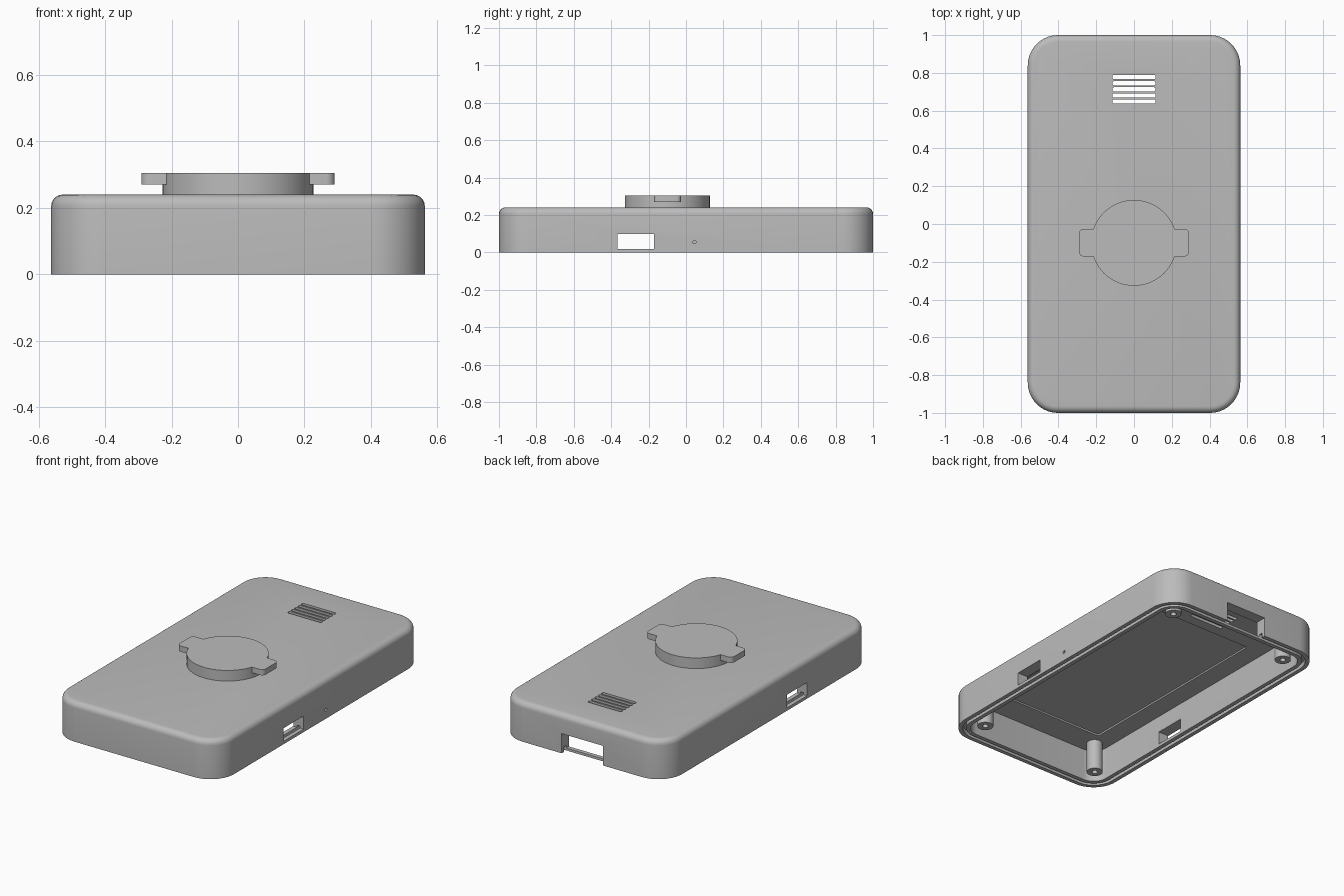
import bpy, bmesh
from math import sin, cos, pi

old = bpy.data.objects.get("Cube")
if old:
    bpy.data.objects.remove(old, do_unlink=True)

grey = bpy.data.materials.new("plastic grey")
grey.use_nodes = True
COLOUR = (0.5, 0.5, 0.5, 1)
grey.diffuse_color = COLOUR
grey.node_tree.nodes["Principled BSDF"].inputs["Base Color"].default_value = COLOUR


def rounded_rect(x0, x1, y0, y1, r, steps=10):
    """Outline of a rectangle with round corners, anticlockwise."""
    centres = [(x1 - r, y1 - r), (x0 + r, y1 - r), (x0 + r, y0 + r), (x1 - r, y0 + r)]
    pts = []
    for k, (cx, cy) in enumerate(centres):
        for i in range(steps + 1):
            a = pi / 2 * (k + i / steps)
            pts.append((cx + r * cos(a), cy + r * sin(a)))
    return pts


def circle(cx, cy, r, n=32):
    return [(cx + r * cos(2 * pi * i / n), cy + r * sin(2 * pi * i / n)) for i in range(n)]


def loft(name, rings):
    """Closed solid through rings given as (outline, height)."""
    bm = bmesh.new()
    loops = [[bm.verts.new((x, y, z)) for x, y in pts] for pts, z in rings]
    for a, b in zip(loops, loops[1:]):
        for i in range(len(a)):
            j = (i + 1) % len(a)
            bm.faces.new((a[i], a[j], b[j], b[i]))
    bm.faces.new(loops[0][::-1])
    bm.faces.new(loops[-1])
    bmesh.ops.recalc_face_normals(bm, faces=bm.faces)
    mesh = bpy.data.meshes.new(name)
    bm.to_mesh(mesh)
    bm.free()
    mesh.materials.append(grey)
    obj = bpy.data.objects.new(name, mesh)
    bpy.context.collection.objects.link(obj)
    return obj


def prism(name, outline, z0, z1):
    return loft(name, [(outline, z0), (outline, z1)])


def box(x0, x1, y0, y1, z0, z1):
    return prism("cutter", [(x0, y0), (x1, y0), (x1, y1), (x0, y1)], z0, z1)


def combine(obj, other, operation):
    mod = obj.modifiers.new("combine", "BOOLEAN")
    mod.operation, mod.object, mod.solver = operation, other, "EXACT"
    other.hide_render = True
    bpy.context.view_layer.objects.active = obj
    bpy.ops.object.modifier_apply(modifier=mod.name)
    bpy.data.objects.remove(other, do_unlink=True)


def smooth(obj):
    bpy.ops.object.select_all(action="DESELECT")
    obj.select_set(True)
    bpy.context.view_layer.objects.active = obj
    bpy.ops.object.shade_smooth_by_angle(angle=pi / 6)


# Shell: rounded lid, outer wall, grooved rim, inner wall and ceiling
W, L, H, R, FILLET = 0.5625, 1.0, 0.24, 0.16, 0.035
CEILING = 0.2
profile = [(FILLET * (1 - sin(pi / 2 * i / 6)), H - FILLET * (1 - cos(pi / 2 * i / 6)))
           for i in range(7)]
profile += [(0, 0), (0.025, 0), (0.025, 0.03), (0.045, 0.03), (0.045, 0),
            (0.07, 0), (0.07, CEILING)]
shell = loft("shell", [(rounded_rect(d - W, W - d, d - L, L - d, R - d), z)
                       for d, z in profile])

# Shallow screen recess in the ceiling
combine(shell, prism("cutter", rounded_rect(-0.37, 0.37, -0.76, 0.57, 0.01, 3),
                     CEILING - 0.02, CEILING + 0.01), "DIFFERENCE")

# Side ports
for s in (-1, 1):
    a, b = sorted((s * 0.45, s * 0.6))
    combine(shell, box(a, b, -0.365, -0.17, 0.018, 0.098), "DIFFERENCE")

# Back notch: open through the outer lip, a low ridge stays inside
combine(shell, box(-0.14, 0.14, 0.9, 1.05, 0.015, 0.12), "DIFFERENCE")
combine(shell, box(-0.14, 0.14, 0.965, 1.05, -0.05, 0.1), "DIFFERENCE")

# Pin hole in one side
pin = prism("cutter", circle(0, 0, 0.009, 16), -0.08, 0.08)
pin.rotation_euler.y = pi / 2
pin.location = (0.53, 0.045, 0.055)
combine(shell, pin, "DIFFERENCE")

# Speaker slots
for i in range(5):
    y = 0.648 + i * 0.0325
    slot = rounded_rect(-0.114, 0.114, y - 0.011, y + 0.011, 0.008, 4)
    combine(shell, prism("cutter", slot, 0.15, 0.3), "DIFFERENCE")
smooth(shell)

# Twist mount: disc with two raised tabs
mount = prism("twist_mount", circle(0, -0.1, 0.227, 72), H - 0.01, 0.305)
tabs = prism("mount_tabs", rounded_rect(-0.291, 0.291, -0.172, -0.026, 0.025, 6), 0.27, 0.305)
combine(mount, tabs, "UNION")
smooth(mount)

# Screw posts
for x, end in ((-0.41, "right"), (0.41, "left")):
    for y, side in ((-0.84, "front"), (0.84, "back")):
        rings = [(0.046, CEILING + 0.005), (0.046, 0.012), (0.017, 0.012), (0.017, 0.15)]
        post = loft(f"{side}_{end}_screw_post", [(circle(x, y, r), z) for r, z in rings])
        smooth(post)
